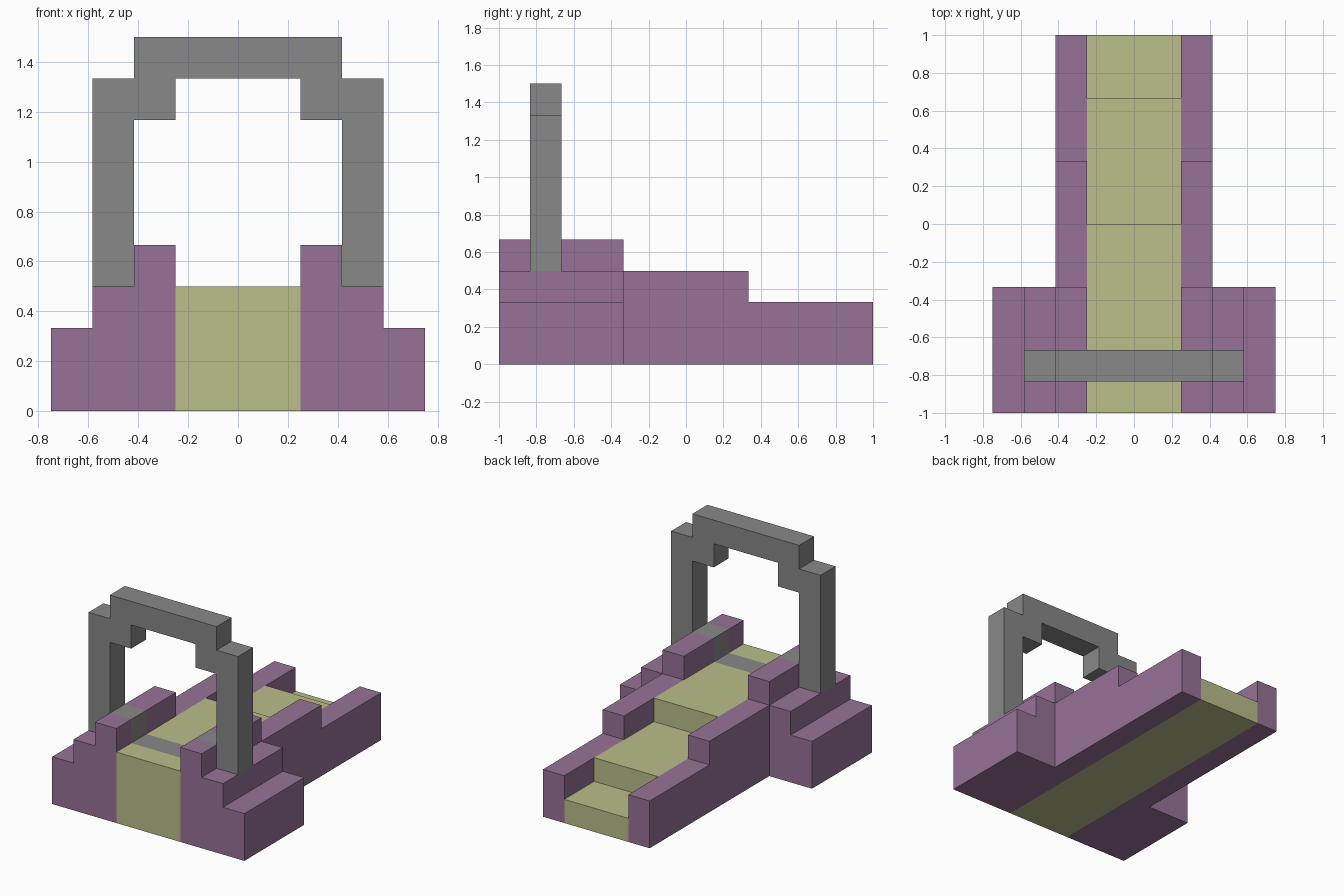
import bpy, bmesh
from mathutils import Vector

U = 1 / 6  # block size that everything snaps to

cube = bpy.data.objects.get("Cube")
if cube:
    bpy.data.objects.remove(cube, do_unlink=True)


def material(name, color):
    m = bpy.data.materials.new(name)
    m.use_nodes = True
    rgba = (*color, 1)
    m.diffuse_color = rgba
    m.node_tree.nodes["Principled BSDF"].inputs["Base Color"].default_value = rgba
    return m


purple = material("purple", (0.31, 0.17, 0.31))
olive = material("pale olive", (0.497, 0.51, 0.254))
grey = material("grey", (0.246, 0.246, 0.246))


def prism(name, profile, axis, start, end, mats, band=None, mirror=False):
    """Extrude a (horizontal, z) profile along x or y, in block units."""
    bm = bmesh.new()

    def place(h, z, depth):
        return (depth * U, h * U, z * U) if axis == "x" else (h * U, depth * U, z * U)

    face = bm.faces.new([bm.verts.new(place(h, z, start)) for h, z in profile])
    ext = bmesh.ops.extrude_face_region(bm, geom=[face])
    shift = Vector(place(0, 0, end - start))
    moved = [g for g in ext["geom"] if isinstance(g, bmesh.types.BMVert)]
    bmesh.ops.translate(bm, verts=moved, vec=shift)
    bmesh.ops.recalc_face_normals(bm, faces=bm.faces)

    # Cut a painted band across the part
    if band:
        for y in band:
            bmesh.ops.bisect_plane(bm, geom=bm.verts[:] + bm.edges[:] + bm.faces[:],
                                   plane_co=(0, y * U, 0), plane_no=(0, 1, 0))
        bm.normal_update()
        for f in bm.faces:
            y = f.calc_center_bounds().y / U
            if band[0] < y < band[1] and f.normal.z > -0.5:
                f.material_index = 1

    mesh = bpy.data.meshes.new(name)
    bm.to_mesh(mesh)
    bm.free()
    for m in mats:
        mesh.materials.append(m)
    obj = bpy.data.objects.new(name, mesh)
    bpy.context.collection.objects.link(obj)
    if mirror:
        obj.modifiers.new("Mirror", "MIRROR").use_axis[0] = True
    return obj


band = (-5, -4)

# Stepped floor running down to the back
prism("stepped_floor",
      [(-6, 0), (6, 0), (6, 1), (4, 1), (4, 2), (0, 2), (0, 3), (-6, 3)],
      "x", -1.5, 1.5, [olive, grey], band)

# Stepped side walls
prism("side_walls",
      [(-6, 0), (6, 0), (6, 2), (2, 2), (2, 3), (-2, 3), (-2, 4), (-6, 4)],
      "x", 1.5, 2.5, [purple, grey], band, mirror=True)

# Stepped wings beside the front
prism("front_wings",
      [(2.5, 0), (4.5, 0), (4.5, 2), (3.5, 2), (3.5, 3), (2.5, 3)],
      "y", -6, -2, [purple], mirror=True)

# Arch standing on the wings
half = [(3.5, 3), (3.5, 8), (2.5, 8), (2.5, 9)]
inner = [(1.5, 8), (1.5, 7), (2.5, 7), (2.5, 3)]
outline = half + [(-x, z) for x, z in reversed(half)]
outline += [(-x, z) for x, z in reversed(inner)] + inner
prism("arch", outline, "y", band[0], band[1], [grey])
